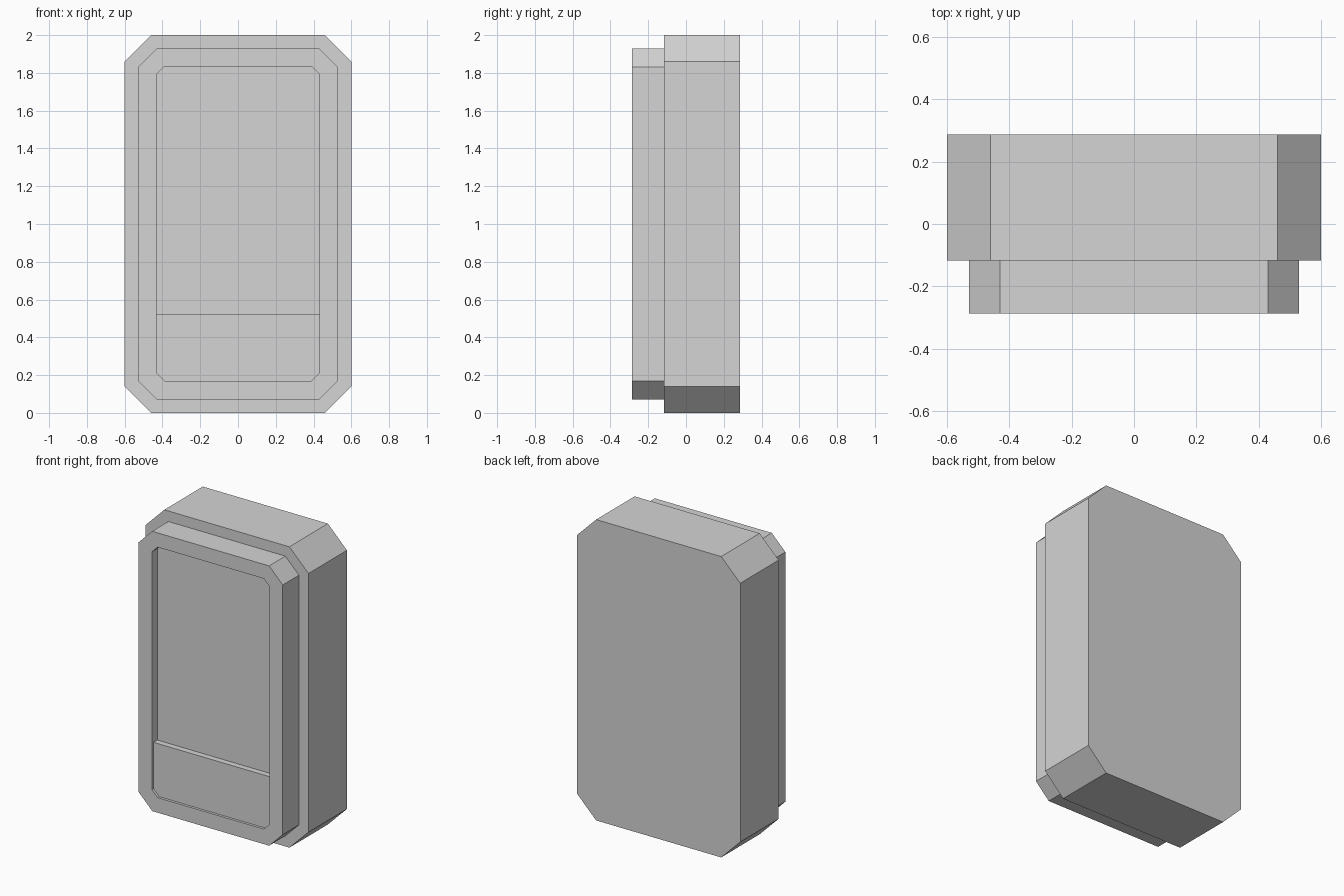
import bpy
import bmesh

cube = bpy.data.objects.get("Cube")
if cube:
    bpy.data.objects.remove(cube, do_unlink=True)

grey = bpy.data.materials.new("light_grey")
grey.use_nodes = True
COLOUR = (0.66, 0.66, 0.66, 1)
grey.diffuse_color = COLOUR
grey.node_tree.nodes["Principled BSDF"].inputs["Base Color"].default_value = COLOUR

FRONT, STEP, BACK = -0.287, -0.117, 0.287


def outline(half, low, high, bottom_cut, top_cut):
    """Rectangle in x and z with cut corners, anticlockwise from the front."""
    right = [(half - bottom_cut, low), (half, low + bottom_cut)]
    right += [(half, high - top_cut), (half - top_cut, high)] if top_cut else [(half, high)]
    return right + [(-x, z) for x, z in reversed(right)]


def build(name, outer, front, back, hole=None):
    """Extrude an outline along y, as a solid or as a frame around a hole."""
    bm = bmesh.new()

    def ring(points, y):
        return [bm.verts.new((x, y, z)) for x, z in points]

    def bridge(a, b):
        for i in range(len(a)):
            j = (i + 1) % len(a)
            bm.faces.new((a[i], a[j], b[j], b[i]))

    near, far = ring(outer, front), ring(outer, back)
    bridge(near, far)
    if hole:
        hole_near, hole_far = ring(hole, front), ring(hole, back)
        bridge(hole_near, hole_far)
        bridge(near, hole_near)
        bridge(far, hole_far)
    else:
        bm.faces.new(near)
        bm.faces.new(far)
    bmesh.ops.recalc_face_normals(bm, faces=bm.faces)
    mesh = bpy.data.meshes.new(name)
    bm.to_mesh(mesh)
    bm.free()
    mesh.materials.append(grey)
    obj = bpy.data.objects.new(name, mesh)
    bpy.context.collection.objects.link(obj)
    return obj


# Thick rear housing
build("housing", outline(0.6, 0, 2, 0.14, 0.14), STEP, BACK)

# Raised frame around the recess
build("front_frame", outline(0.53, 0.07, 1.93, 0.1, 0.1), FRONT, STEP,
      hole=outline(0.432, 0.17, 1.835, 0.042, 0.042))

# Deep screen above a shallower lower panel
SPLIT = 0.52
build("screen", outline(0.432, SPLIT, 1.835, 0, 0.042)[1:-1], FRONT + 0.057, STEP)
build("lower_panel", outline(0.432, 0.17, SPLIT, 0.042, 0), FRONT + 0.017, STEP)
